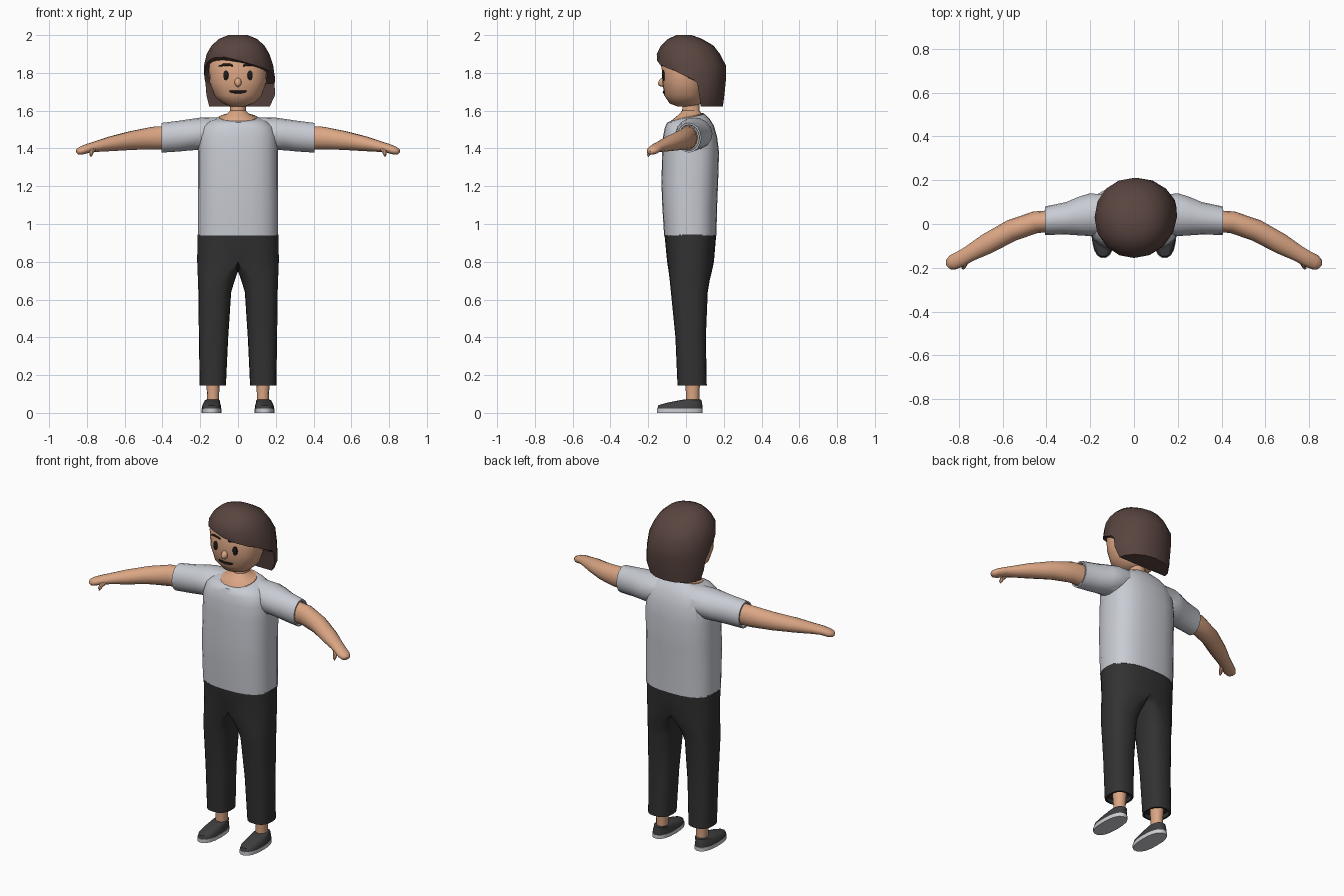
import bpy, bmesh, math
from mathutils import Vector


def material(name, rgb):
    m = bpy.data.materials.new(name)
    m.diffuse_color = (*rgb, 1)
    return m


SKIN = material("skin", (0.71, 0.38, 0.23))
HAIR = material("brown hair", (0.098, 0.058, 0.050))
SHIRT = material("light grey cloth", (0.58, 0.60, 0.65))
PANTS = material("black cloth", (0.032, 0.032, 0.032))
SHOE = material("charcoal", (0.05, 0.05, 0.053))
SOLE = material("pale rubber", (0.62, 0.62, 0.65))
INK = material("face black", (0.012, 0.011, 0.011))
BROW = material("dark brown", (0.03, 0.016, 0.014))


def power(v, p):
    return math.copysign(abs(v) ** (2 / p), v)


def circle(n):
    return [(math.cos(2 * math.pi * i / n), math.sin(2 * math.pi * i / n)) for i in range(n)]


def flat_ring(z, xc, hw, yf, yb, n=20, p=2.2, dip=0.0):
    """Horizontal rounded ring; dip lowers its front."""
    yc, ry = (yf + yb) / 2, (yb - yf) / 2
    return [Vector((xc + hw * power(c, p), yc + ry * power(s, p), z + dip * (s - 1) / 2))
            for c, s in circle(n)]


def finish(ob, angle=40):
    bpy.ops.object.select_all(action='DESELECT')
    ob.select_set(True)
    bpy.context.view_layer.objects.active = ob
    bpy.ops.object.shade_smooth_by_angle(angle=math.radians(angle))


def loft(name, rings, mat, mirror=False, angle=40):
    """Skin a list of equal rings into a closed solid."""
    bm = bmesh.new()
    rows = [[bm.verts.new(v) for v in r] for r in rings]
    n = len(rows[0])
    for a, b in zip(rows, rows[1:]):
        for i in range(n):
            j = (i + 1) % n
            bm.faces.new((a[i], a[j], b[j], b[i]))
    bm.faces.new(rows[0][::-1])
    bm.faces.new(rows[-1])
    # drop the hidden faces on the mirror plane
    if mirror:
        inner = [f for f in bm.faces if all(abs(v.co.x) < 1e-5 for v in f.verts)]
        bmesh.ops.delete(bm, geom=inner, context='FACES')
    bmesh.ops.remove_doubles(bm, verts=bm.verts, dist=1e-5)
    bmesh.ops.recalc_face_normals(bm, faces=bm.faces)
    me = bpy.data.meshes.new(name)
    bm.to_mesh(me)
    bm.free()
    ob = bpy.data.objects.new(name, me)
    bpy.context.collection.objects.link(ob)
    me.materials.append(mat)
    finish(ob, angle)
    if mirror:
        ob.modifiers.new("mirror", 'MIRROR').merge_threshold = 1e-4
    return ob


def tube(name, pts, mat, n=12, mirror=False):
    """Sweep ellipses along points given as (x, y, z, side radius, height radius)."""
    rings = []
    for i, (x, y, z, ra, rb) in enumerate(pts):
        a, b = pts[max(i - 1, 0)], pts[min(i + 1, len(pts) - 1)]
        t = (Vector(b[:3]) - Vector(a[:3])).normalized()
        up = Vector((0, 0, 1)) if abs(t.z) < 0.9 else Vector((0, 1, 0))
        side = up.cross(t).normalized()
        up = t.cross(side)
        rings.append([Vector((x, y, z)) + side * ra * c + up * rb * s for c, s in circle(n)])
    return loft(name, rings, mat, mirror)


def boolean(ob, other, operation):
    mod = ob.modifiers.new("cut", 'BOOLEAN')
    mod.operation, mod.object, mod.solver = operation, other, 'EXACT'
    bpy.context.view_layer.objects.active = ob
    bpy.ops.object.modifier_apply(modifier=mod.name)
    bpy.data.objects.remove(other)
    finish(ob)


# Trousers: one leg that widens into half of the hips
def leg_ring(z, xin, seam, xout, yf, yb):
    yc, ry = (yf + yb) / 2, (yb - yf) / 2
    return [Vector((seam + ((xout - seam) if c > 0 else (seam - xin)) * power(round(c, 6), 2.5),
                    yc + ry * power(s, 2.5), z)) for c, s in circle(20)]


loft("trousers", [leg_ring(*r) for r in (
    (0.17, 0.075, 0.133, 0.192, -0.035, 0.10), (0.145, 0.075, 0.133, 0.192, -0.035, 0.10),
    (0.145, 0.064, 0.133, 0.203, -0.045, 0.11), (0.40, 0.052, 0.129, 0.207, -0.056, 0.105),
    (0.64, 0.036, 0.118, 0.210, -0.080, 0.115), (0.70, 0.018, 0.095, 0.212, -0.086, 0.125),
    (0.75, 0, 0.05, 0.214, -0.092, 0.137), (0.80, 0, 0, 0.216, -0.100, 0.148),
    (0.945, 0, 0, 0.215, -0.114, 0.160))], PANTS, mirror=True)

# Shirt: torso joined with both sleeves
shirt = loft("shirt", [flat_ring(z, 0, w, f, b, 24, 2.6, d) for z, w, f, b, d in (
    (0.938, 0.213, -0.116, 0.161, 0), (1.10, 0.213, -0.126, 0.165, 0),
    (1.22, 0.212, -0.130, 0.170, 0), (1.38, 0.211, -0.126, 0.175, 0),
    (1.46, 0.208, -0.122, 0.165, 0), (1.52, 0.19, -0.112, 0.148, 0.01),
    (1.557, 0.15, -0.100, 0.125, 0.02), (1.583, 0.105, -0.085, 0.10, 0.04))], SHIRT)
for sgn in (1, -1):
    rings = []
    for x, y0, y1, z0, z1 in ((0.10, -0.035, 0.13, 1.42, 1.565), (0.20, -0.055, 0.14, 1.392, 1.563),
                              (0.25, -0.052, 0.125, 1.39, 1.556), (0.31, -0.048, 0.10, 1.384, 1.547),
                              (0.405, -0.05, 0.08, 1.378, 1.535), (0.405, -0.042, 0.072, 1.387, 1.526),
                              (0.385, -0.040, 0.070, 1.39, 1.523)):
        rings.append([Vector((sgn * x, (y0 + y1) / 2 + (y1 - y0) / 2 * c,
                              (z0 + z1) / 2 + (z1 - z0) / 2 * s)) for c, s in circle(16)])
    boolean(shirt, loft("sleeve", rings, SHIRT), 'UNION')

# Arms with mitten hands and small thumbs
tube("arms", [(0.36, 0.014, 1.457, 0.05, 0.064), (0.45, 0.008, 1.455, 0.05, 0.061),
              (0.56, -0.03, 1.442, 0.05, 0.051), (0.67, -0.09, 1.425, 0.047, 0.040),
              (0.75, -0.135, 1.41, 0.037, 0.029), (0.79, -0.158, 1.402, 0.036, 0.024),
              (0.825, -0.175, 1.39, 0.035, 0.022), (0.845, -0.186, 1.383, 0.025, 0.017),
              (0.852, -0.190, 1.380, 0.010, 0.008)], SKIN, 14, True)
tube("thumbs", [(0.765, -0.165, 1.40, 0.015, 0.015), (0.775, -0.188, 1.382, 0.012, 0.012),
                (0.779, -0.200, 1.364, 0.008, 0.008), (0.779, -0.201, 1.355, 0.003, 0.003)],
     SKIN, 8, True)

# Ankles, shoes and soles
loft("ankles", [flat_ring(z, 0.132, w, 0.035 - w * 1.1, 0.035 + w * 1.1, 12) for z, w in
                ((0.05, 0.032), (0.10, 0.032), (0.19, 0.038))], SKIN, True)
loft("soles", [flat_ring(z, 0.140, 0.053, -0.156, 0.09, 18, 2.4) for z in (0, 0.022)], SOLE, True)
loft("shoes", [flat_ring(z, x, w, f, b, 18, 2.4) for z, x, w, f, b in (
    (0.022, 0.140, 0.051, -0.153, 0.088), (0.040, 0.140, 0.049, -0.148, 0.088),
    (0.052, 0.139, 0.044, -0.110, 0.086), (0.068, 0.136, 0.039, -0.030, 0.083),
    (0.070, 0.135, 0.034, -0.015, 0.078))], SHOE, True, 50)

# Neck flaring into the collar
loft("neck", [flat_ring(z, 0, w, f, b, 20, 2.2, d) for z, w, f, b, d in (
    (1.570, 0.104, -0.084, 0.098, 0.04), (1.586, 0.100, -0.080, 0.095, 0.04),
    (1.588, 0.060, -0.040, 0.080, 0.01), (1.600, 0.043, -0.020, 0.072, 0),
    (1.68, 0.040, -0.018, 0.07, 0))], SKIN)

# Head
HEAD = ((1.622, 0.035, -0.045, 0.05), (1.638, 0.082, -0.086, 0.08), (1.68, 0.125, -0.115, 0.10),
        (1.75, 0.151, -0.125, 0.11), (1.85, 0.155, -0.130, 0.11), (1.93, 0.12, -0.09, 0.09))
loft("head", [flat_ring(z, 0, w, f, b, 24) for z, w, f, b in HEAD], SKIN, False, 60)


def face_y(x, z):
    """Depth of the face surface at x, z."""
    for a, b in zip(HEAD, HEAD[1:]):
        if a[0] <= z <= b[0]:
            t = (z - a[0]) / (b[0] - a[0])
            w, f, k = (a[i] + (b[i] - a[i]) * t for i in (1, 2, 3))
            return (f + k) / 2 - (k - f) / 2 * (1 - abs(x / w) ** 2.2) ** (1 / 2.2)


def face_line(name, pts, mat, mirror=False):
    tube(name, [(x, face_y(x, z), z, 0.006, r) for x, z, r in pts], mat, 8, mirror)


# Facial features
face_line("mouth", [(-0.045, 1.704, 0.004), (-0.03, 1.700, 0.007), (0, 1.698, 0.008),
                    (0.03, 1.700, 0.007), (0.045, 1.704, 0.004)], INK)
face_line("eyebrows", [(0.026, 1.838, 0.004), (0.045, 1.843, 0.007), (0.075, 1.843, 0.007),
                       (0.10, 1.836, 0.003)], BROW, True)
loft("eyes", [[Vector((0.064 + 0.014 * k * c, face_y(0.064, 1.787) + d, 1.787 + 0.027 * k * s))
               for c, s in circle(14)] for d, k in ((0.012, 1), (-0.004, 1), (-0.008, 0.6))], INK, True)
loft("nose", [[Vector((w * c, y, zc + h * s)) for c, s in circle(10)] for y, zc, w, h in (
    (-0.11, 1.752, 0.020, 0.028), (-0.130, 1.750, 0.018, 0.024),
    (-0.143, 1.746, 0.013, 0.016), (-0.147, 1.744, 0.005, 0.006))], SKIN, False, 60)

# Bobbed hair, opened around the face with a slanted fringe
hair = loft("hair", [flat_ring(*r, 16, 2.1) for r in (
    (1.622, 0.008, 0.165, -0.08, 0.195), (1.68, 0.014, 0.186, -0.11, 0.203),
    (1.76, 0.010, 0.188, -0.14, 0.211), (1.84, 0.003, 0.183, -0.152, 0.211),
    (1.90, 0, 0.166, -0.155, 0.180), (1.945, 0, 0.140, -0.132, 0.145),
    (1.98, 0, 0.100, -0.095, 0.085), (2.0, 0, 0.050, -0.05, 0.03))], HAIR, False, 50)
cutter = loft("face_cutter", [[Vector((x, y, z - k * x)) for y, z, k in (
    (-0.3, 1.875, 0.26), (-0.14, 1.865, 0.26), (0.0, 1.80, 0.10), (0.06, 1.745, 0),
    (0.085, 1.58, 0), (-0.3, 1.58, 0))] for x in (-0.3, 0, 0.3)], HAIR)
boolean(hair, cutter, 'DIFFERENCE')
